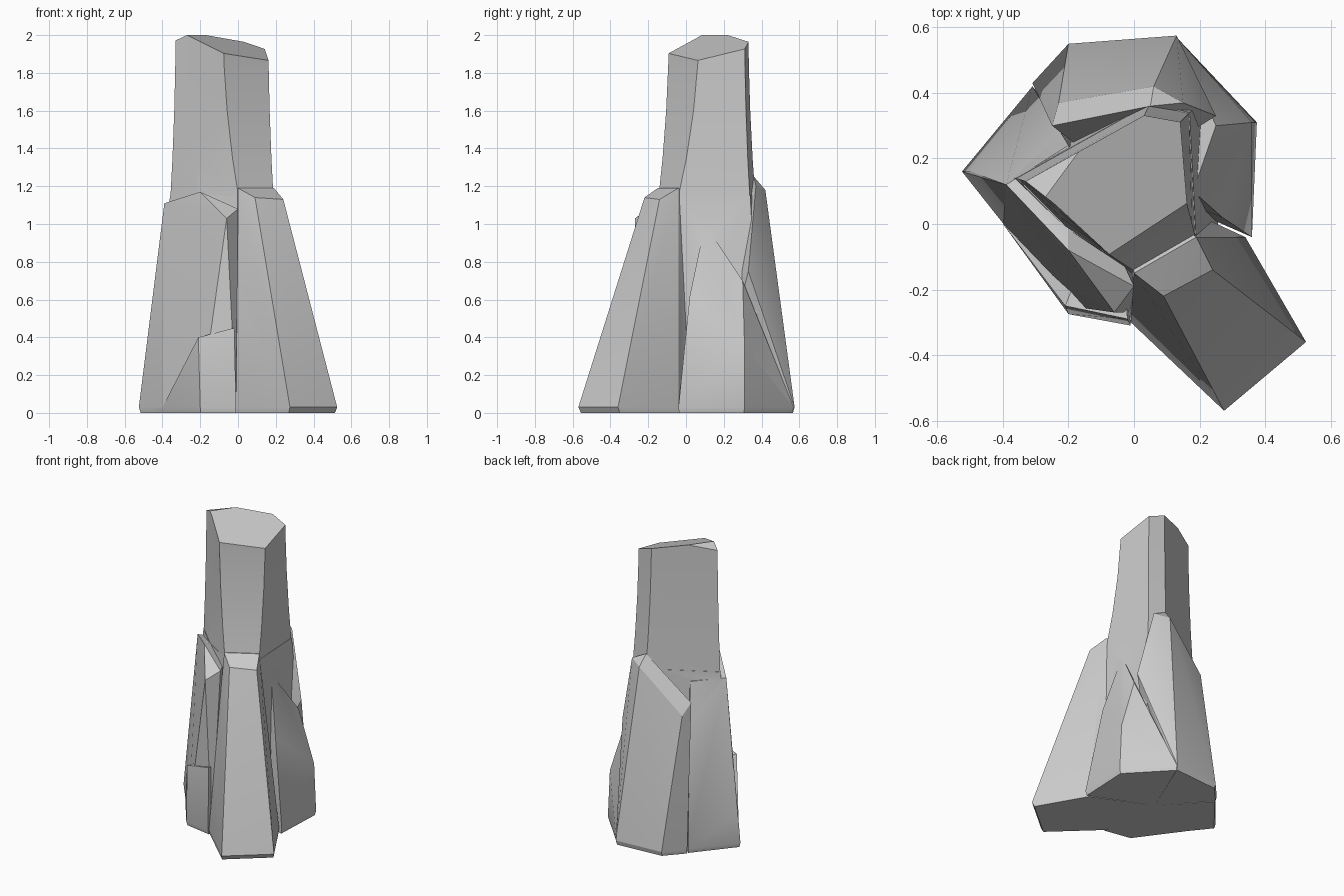
import bpy, bmesh
from mathutils import Vector

if "Cube" in bpy.data.objects:
    bpy.data.objects.remove(bpy.data.objects["Cube"])

AXIS = Vector((-0.05, 0.14))


def finish(name, bm):
    bmesh.ops.recalc_face_normals(bm, faces=bm.faces)
    me = bpy.data.meshes.new(name)
    bm.to_mesh(me)
    bm.free()
    ob = bpy.data.objects.new(name, me)
    bpy.context.collection.objects.link(ob)
    return ob


def ring(outline, z, scale=1):
    """Outline scaled about the rock's axis, at height z."""
    return [(*AXIS.lerp(Vector(p), scale), z) for p in outline]


def hull(name, pts):
    bm = bmesh.new()
    for p in pts:
        bm.verts.new(p)
    out = bmesh.ops.convex_hull(bm, input=bm.verts)
    junk = {g for g in out["geom_interior"] + out["geom_unused"]
            if isinstance(g, bmesh.types.BMVert)}
    bmesh.ops.delete(bm, geom=list(junk), context='VERTS')
    return finish(name, bm)


def block(name, foot, head):
    """Split-off block leaning on the axis: undercut foot outline, chiselled head."""
    top = min(p[2] for p in head)
    return hull(name, ring(foot, 0.03) + ring(foot, 0, 0.98)
                + ring([AXIS], 0) + ring([AXIS], top) + head)


# Tall shaft: eases from a wide base outline to a narrow top one
base = [(0.01, -0.15), (0.19, -0.05), (0.17, 0.34), (0.05, 0.37), (-0.36, 0.14), (-0.21, -0.01)]
tip = [(-0.08, -0.09), (0.16, 0.07), (0.14, 0.31), (0.03, 0.33), (-0.33, 0.13), (-0.24, 0.06)]
bm = bmesh.new()
levels = []
for i in range(5):
    t = i / 4
    ease = 1 - (1 - t) ** 2
    outline = [Vector(a).lerp(Vector(b), ease) for a, b in zip(base, tip)]
    levels.append([bm.verts.new(p) for p in ring(outline, 1.1 + t)])
n = len(base)
for a, b in zip(levels, levels[1:]):
    for i in range(n):
        j = (i + 1) % n
        bm.faces.new((a[i], a[j], b[j], b[i]))
bm.faces.new(levels[0][::-1])
bm.faces.new(levels[-1])
# Two slanted cuts shape the top
for side in (1, -1):
    bmesh.ops.bisect_plane(bm, geom=bm.verts[:] + bm.edges[:] + bm.faces[:],
                           plane_co=(-0.25, 0.11, 2), plane_no=(0.3 * side, -0.22 * side, 1),
                           clear_outer=True)
    bmesh.ops.holes_fill(bm, edges=[e for e in bm.edges if e.is_boundary])
rock = finish("rock_pillar", bm)

parts = [
    # Inner mass spreading below the shaft
    hull("core", ring(base, 1.15) + ring(base, 0.01, 1.3)),
    # Long sloping buttress at the front right
    block("front_right_buttress",
          [(0.275, -0.57), (0.525, -0.36), (0.34, -0.04), (-0.01, -0.3)],
          [(0.09, -0.22, 1.14), (0.24, -0.14, 1.13), (0, -0.15, 1.19), (0.19, -0.04, 1.19)]),
    # Leaning slab on the left
    block("left_slab",
          [(-0.525, 0.16), (-0.2, -0.25), (-0.01, -0.27), (-0.31, 0.42)],
          [(-0.5, 0.16, 0.22), (-0.39, 0.12, 1.11), (-0.2, 0.24, 1.08), (-0.2, -0.08, 1.17),
           (0, -0.19, 1.08), (-0.06, -0.27, 1.03)]),
    # Small block at its foot
    block("front_foot",
          [(-0.2, -0.275), (-0.01, -0.31), (-0.4, 0)],
          [(-0.21, -0.25, 0.4), (-0.02, -0.29, 0.45)]),
    # Tall slab at the back, with a slanted crest
    block("back_slab",
          [(0.13, 0.575), (-0.2, 0.55), (-0.31, 0.43)],
          [(0.06, 0.42, 1.18), (0.05, 0.36, 1.25), (0.15, 0.37, 1.2), (0.25, 0.33, 0.75),
           (-0.23, 0.37, 0.9), (-0.25, 0.3, 0.97)]),
    # Low shoulder on the right, fading up into the shaft
    block("right_shoulder",
          [(0.36, -0.04), (0.375, 0.31), (0.13, 0.57)],
          [(0.36, 0.31, 0.35), (0.27, 0.02, 0.62), (0.25, 0.3, 0.7), (0.18, 0.1, 1)]),
]

# Fuse the blocks into one rock
bpy.context.view_layer.objects.active = rock
rock.select_set(True)
for p in parts:
    m = rock.modifiers.new("fuse", 'BOOLEAN')
    m.operation, m.solver, m.object = 'UNION', 'EXACT', p
    bpy.ops.object.modifier_apply(modifier=m.name)
    bpy.data.objects.remove(p)
bpy.ops.object.shade_smooth_by_angle(angle=0.4)
